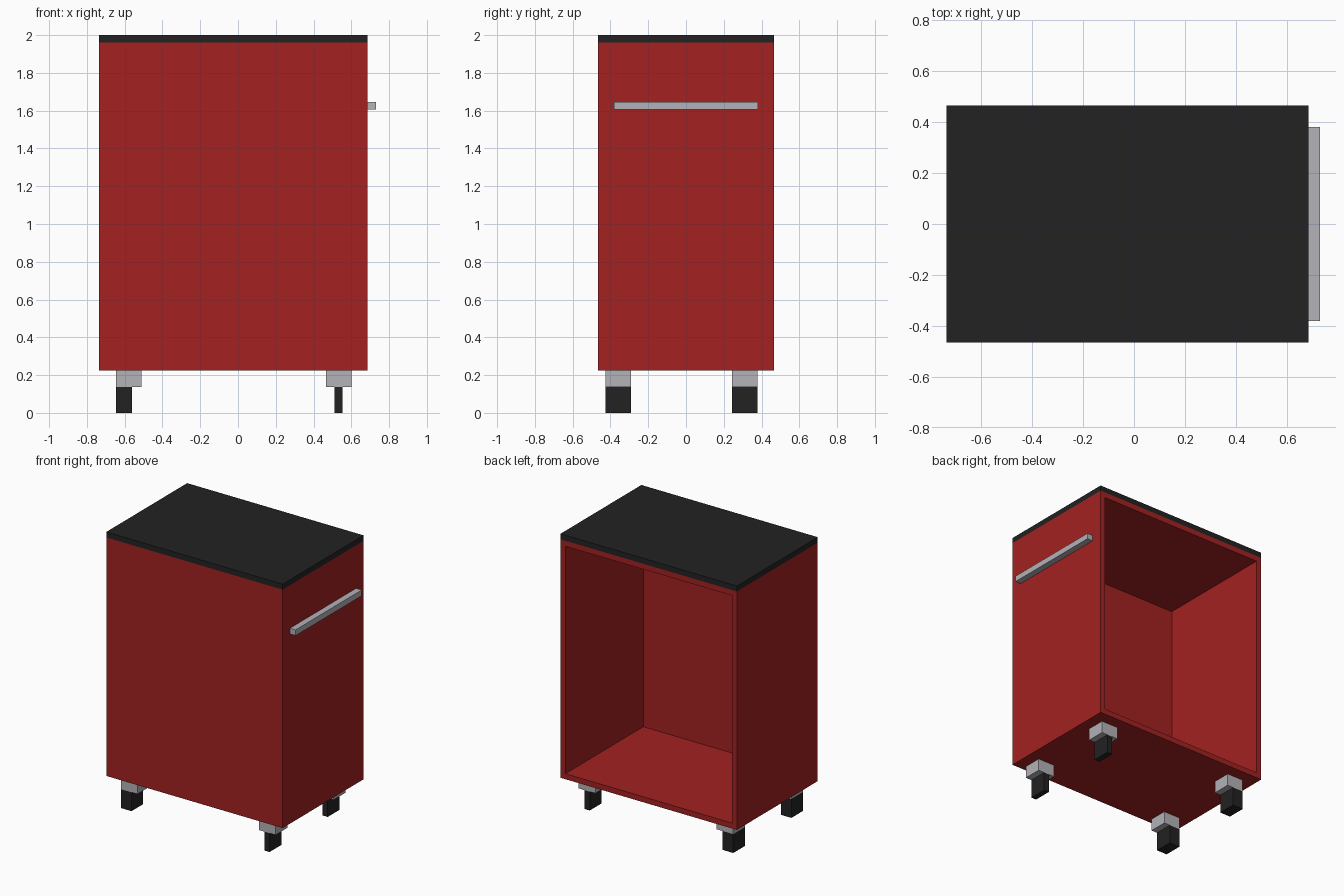
import bpy

cube = bpy.data.objects.get("Cube")
if cube:
    bpy.data.objects.remove(cube, do_unlink=True)


def make_material(name, rgb):
    mat = bpy.data.materials.new(name)
    mat.use_nodes = True
    color = (*rgb, 1.0)
    mat.diffuse_color = color
    mat.node_tree.nodes["Principled BSDF"].inputs["Base Color"].default_value = color
    return mat


RED = make_material("red_panel", (0.371, 0.0155, 0.0155))
BLACK = make_material("black", (0.016, 0.016, 0.016))
GREY = make_material("light_grey_metal", (0.45, 0.45, 0.48))


def box(name, x, y, z, mat):
    """Axis-aligned box from (min, max) ranges."""
    bpy.ops.mesh.primitive_cube_add(size=1)
    obj = bpy.context.object
    obj.name = name
    for v in obj.data.vertices:
        v.co = [r[0] if c < 0 else r[1] for c, r in zip(v.co, (x, y, z))]
    obj.data.materials.append(mat)
    return obj


# Cabinet extents and panel thickness
X0, X1 = -0.735, 0.685
Y0, Y1 = -0.465, 0.465
Z0, Z1 = 0.225, 1.96
T = 0.04

# Cabinet shell: a box hollowed out through its open back
cabinet = box("cabinet_shell", (X0, X1), (Y0, Y1), (Z0, Z1), RED)
cutter = box("cavity_cutter", (X0 + T, X1 - T), (Y0 + 0.035, Y1 + 0.1),
             (Z0 + T, Z1 - T), RED)
hollow = cabinet.modifiers.new("hollow", "BOOLEAN")
hollow.operation = "DIFFERENCE"
hollow.solver = "EXACT"
hollow.object = cutter
bpy.context.view_layer.objects.active = cabinet
bpy.ops.object.modifier_apply(modifier=hollow.name)
bpy.data.objects.remove(cutter, do_unlink=True)

# Worktop and pull handle
box("worktop", (X0, X1), (Y0, Y1), (Z1, 2.0), BLACK)
box("handle", (X1, 0.73), (-0.38, 0.38), (1.605, 1.647), GREY)

# Casters: mounting block above, wheel below
for end, block_x, wheel_x in (("right", (-0.645, -0.512), (-0.645, -0.56)),
                              ("left", (0.465, 0.6), (0.51, 0.552))):
    for side, y in (("front", (-0.425, -0.29)), ("back", (0.243, 0.378))):
        box(f"caster_block_{side}_{end}", block_x, y, (0.137, Z0), GREY)
        box(f"caster_wheel_{side}_{end}", wheel_x, y, (0.0, 0.137), BLACK)
